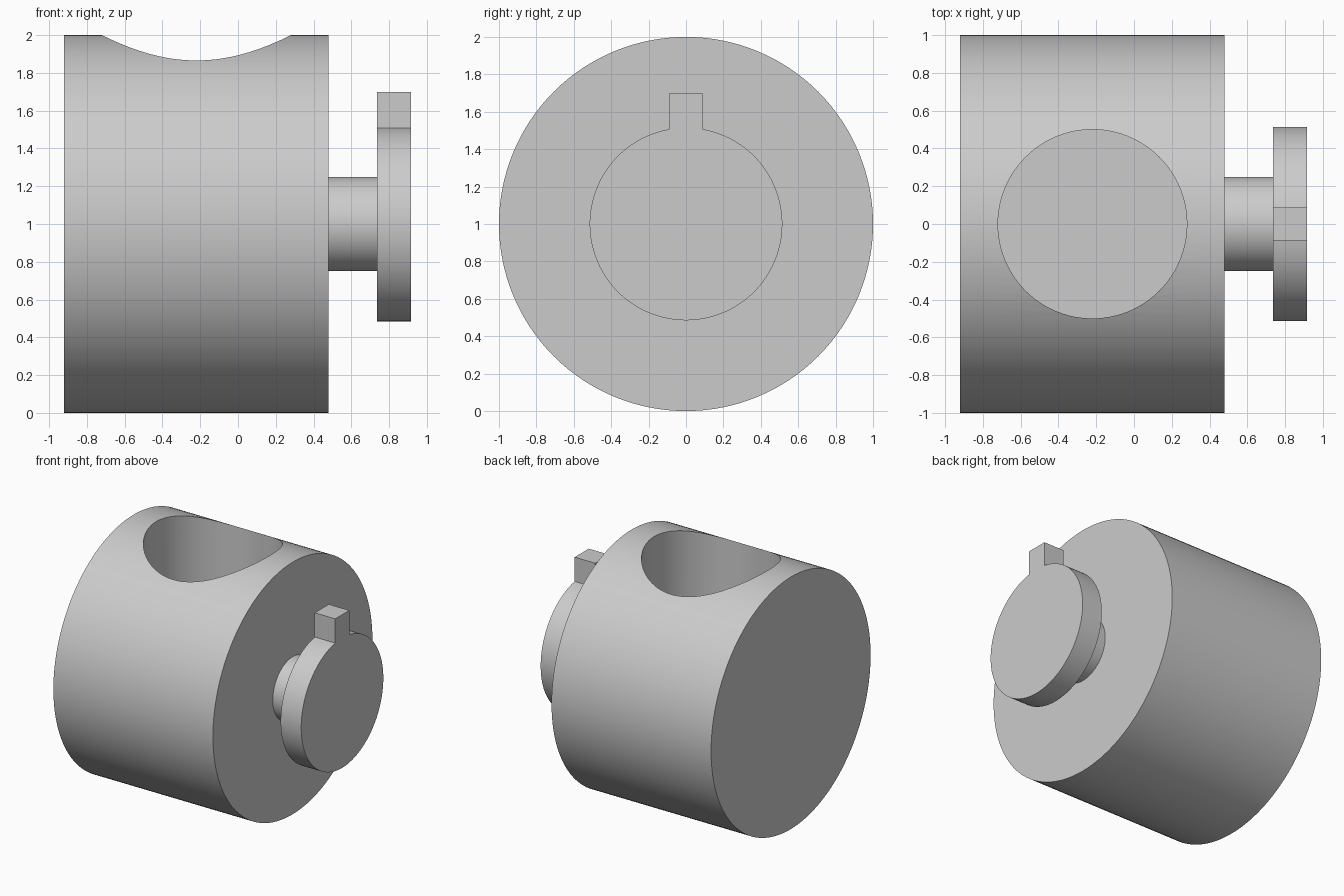
import bpy, bmesh, math
from math import cos, sin, asin, pi
from mathutils import Matrix

if "Cube" in bpy.data.objects:
    bpy.data.objects.remove(bpy.data.objects["Cube"], do_unlink=True)

# Single plain grey
GREY = (0.6, 0.6, 0.6, 1)
grey = bpy.data.materials.new("plain_grey")
grey.use_nodes = True
grey.diffuse_color = GREY
grey.node_tree.nodes["Principled BSDF"].inputs["Base Color"].default_value = GREY

AXIS = 1.0  # height of the common axis


def circle(radius, sides, start=0.0, sweep=2 * pi):
    return [(radius * cos(start + sweep * i / sides),
             radius * sin(start + sweep * i / sides)) for i in range(sides)]


def extrude_x(name, outline, x0, x1):
    """Extrude a (y, z) outline, centred on the axis, from x0 to x1."""
    bm = bmesh.new()
    face = bm.faces.new([bm.verts.new((x0, y, z + AXIS)) for y, z in outline])
    new = bmesh.ops.extrude_face_region(bm, geom=[face])["geom"]
    bmesh.ops.translate(bm, vec=(x1 - x0, 0, 0),
                        verts=[v for v in new if isinstance(v, bmesh.types.BMVert)])
    bmesh.ops.recalc_face_normals(bm, faces=bm.faces)
    mesh = bpy.data.meshes.new(name)
    bm.to_mesh(mesh)
    bm.free()
    mesh.materials.append(grey)
    obj = bpy.data.objects.new(name, mesh)
    bpy.context.collection.objects.link(obj)
    return obj


# Main drum and the pin on its right end
body = extrude_x("body", circle(1.0, 128), -0.92, 0.48)
pin = extrude_x("pin", circle(0.25, 64), 0.48, 0.735)

# End disc with a square key on top, as one outline
R, KEY = 0.515, 0.088
gap = asin(KEY / R)
arc = circle(R, 96, pi / 2 + gap, 2 * pi - 2 * gap)
end = (R * sin(gap), R * cos(gap))
disc = extrude_x("keyed_disc", arc + [end, (KEY, 0.7), (-KEY, 0.7)], 0.735, 0.915)

# Flat-bottomed bore cut into the top of the drum
bm = bmesh.new()
bmesh.ops.create_cone(bm, cap_ends=True, segments=96, radius1=0.5, radius2=0.5,
                      depth=1.2, matrix=Matrix.Translation((-0.22, 0, AXIS + 0.6)))
mesh = bpy.data.meshes.new("bore_cutter")
bm.to_mesh(mesh)
bm.free()
mesh.materials.append(grey)
cutter = bpy.data.objects.new("bore_cutter", mesh)
bpy.context.collection.objects.link(cutter)
cutter.hide_render = True

cut = body.modifiers.new("bore", 'BOOLEAN')
cut.operation = 'DIFFERENCE'
cut.solver = 'EXACT'
cut.object = cutter
bpy.context.view_layer.objects.active = body
body.select_set(True)
bpy.ops.object.modifier_apply(modifier=cut.name)
bpy.data.objects.remove(cutter, do_unlink=True)

# Smooth round sides, sharp rims
for obj in (body, pin, disc):
    bpy.ops.object.select_all(action='DESELECT')
    obj.select_set(True)
    bpy.context.view_layer.objects.active = obj
    bpy.ops.object.shade_smooth_by_angle(angle=math.radians(30))
